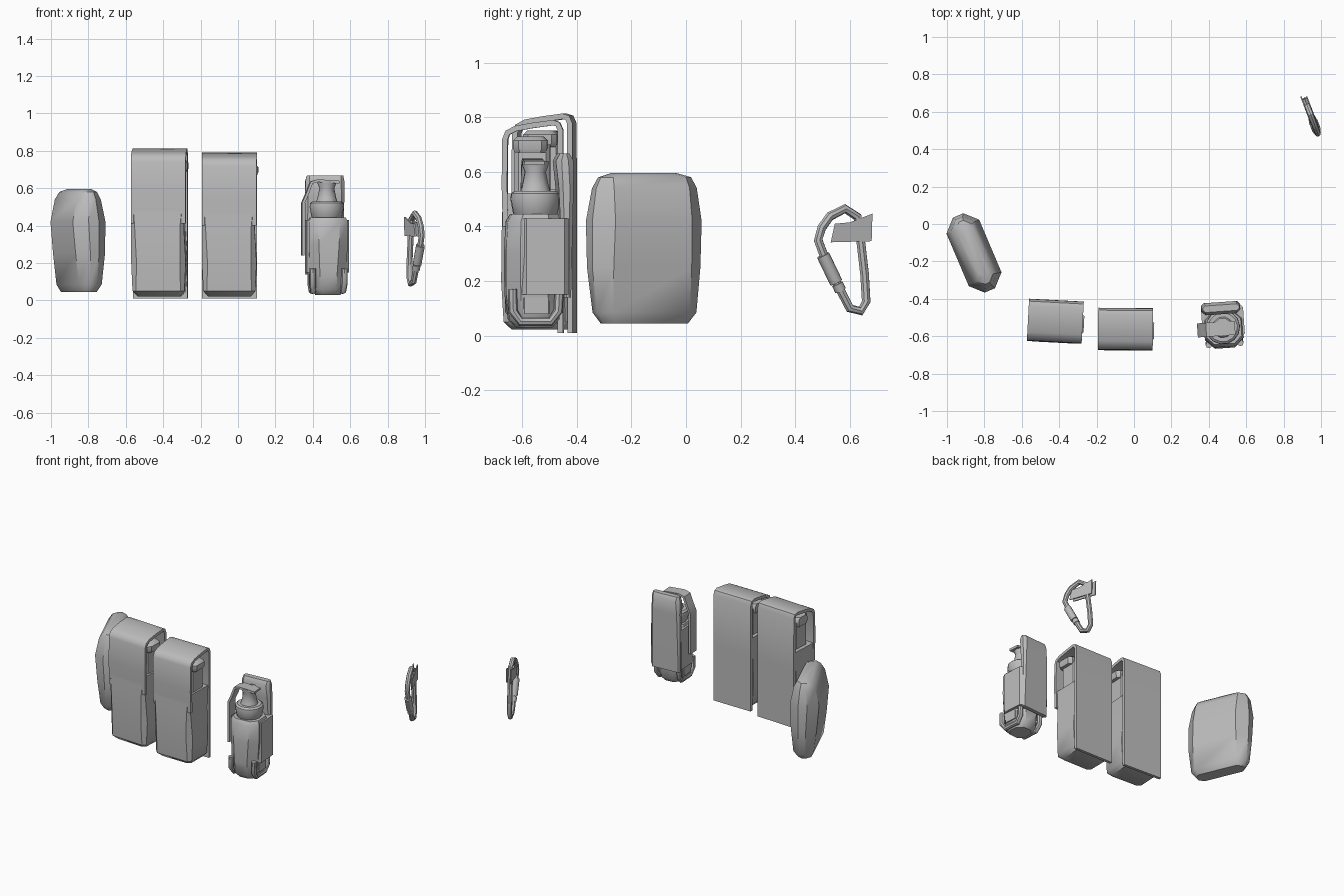
import bpy, bmesh, math
from mathutils import Vector, Matrix

if "Cube" in bpy.data.objects:
    bpy.data.objects.remove(bpy.data.objects["Cube"])

grey = bpy.data.materials.new("plain_grey")
grey.diffuse_color = (0.5, 0.5, 0.5, 1)
grey.use_nodes = True
grey.node_tree.nodes["Principled BSDF"].inputs["Base Color"].default_value = grey.diffuse_color


def loft(name, rings, place=Matrix(), closed=False, angle=40):
    """Skin a list of equal-sized point rings, capping the ends."""
    bm = bmesh.new()
    rows = [[bm.verts.new(place @ Vector(p)) for p in ring] for ring in rings]
    n = len(rows[0])
    pairs = list(zip(rows, rows[1:])) + ([(rows[-1], rows[0])] if closed else [])
    for a, b in pairs:
        for i in range(n):
            j = (i + 1) % n
            bm.faces.new((a[i], a[j], b[j], b[i]))
    if not closed:
        bm.faces.new(rows[0][::-1])
        bm.faces.new(rows[-1])
    bmesh.ops.recalc_face_normals(bm, faces=bm.faces)
    me = bpy.data.meshes.new(name)
    bm.to_mesh(me)
    bm.free()
    me.materials.append(grey)
    me.shade_smooth()
    me.set_sharp_from_angle(angle=math.radians(angle))
    ob = bpy.data.objects.new(name, me)
    bpy.context.collection.objects.link(ob)
    return ob


def octagon(z, x0, x1, y0, y1, c):
    """Rectangle with chamfered corners at height z."""
    return [(x0 + c, y0, z), (x1 - c, y0, z), (x1, y0 + c, z), (x1, y1 - c, z),
            (x1 - c, y1, z), (x0 + c, y1, z), (x0, y1 - c, z), (x0, y0 + c, z)]


def disc(z, r, cx=0, cy=0, n=14):
    return [(cx + r * math.cos(k * math.tau / n), cy + r * math.sin(k * math.tau / n), z)
            for k in range(n)]


def tube(name, path, r, normal, place=Matrix(), closed=False, n=8):
    """Round bar along a flat path whose plane has the given normal."""
    pts, nrm, rings = [Vector(p) for p in path], Vector(normal).normalized(), []
    m = len(pts)
    for i, p in enumerate(pts):
        a = pts[(i - 1) % m] if closed or i else p
        b = pts[(i + 1) % m] if closed or i < m - 1 else p
        side = (b - a).normalized().cross(nrm).normalized()
        rings.append([p + r * (math.cos(k * math.tau / n) * nrm + math.sin(k * math.tau / n) * side)
                      for k in range(n)])
    return loft(name, rings, place, closed)


def ribbon(name, path, t, axis, lo, hi, place=Matrix()):
    """Flat strap following a (u, z) path, spanning lo..hi along the other axis."""
    rings = []
    for i, (u, z) in enumerate(path):
        a, b = path[max(i - 1, 0)], path[min(i + 1, len(path) - 1)]
        d = Vector((b[0] - a[0], b[1] - a[1])).normalized()
        iu, iz = u + d.y * t, z - d.x * t
        if axis == "x":
            rings.append([(lo, u, z), (hi, u, z), (hi, iu, iz), (lo, iu, iz)])
        else:
            rings.append([(u, lo, z), (u, hi, z), (iu, hi, iz), (iu, lo, iz)])
    return loft(name, rings, place)


def spot(x, y, deg=0, sz=1):
    return (Matrix.Translation((x, y, 0)) @ Matrix.Rotation(math.radians(deg), 4, "Z")
            @ Matrix.Diagonal((1, 1, sz, 1)))


# Large soft utility pouch: thin along local x, long along local y
levels = [(0.045, -0.045, 0.045, -0.165, 0.17, 0.03),
          (0.085, -0.065, 0.068, -0.195, 0.20, 0.045),
          (0.25, -0.085, 0.085, -0.215, 0.215, 0.06),
          (0.42, -0.10, 0.09, -0.215, 0.22, 0.065),
          (0.54, -0.075, 0.065, -0.195, 0.205, 0.05),
          (0.58, -0.05, 0.045, -0.175, 0.185, 0.035),
          (0.595, -0.025, 0.025, -0.13, 0.13, 0.02)]
loft("utility_pouch", [octagon(*v) for v in levels], spot(-0.85, -0.155, 23))

# Two matching tall pouches
for tag, place in (("left", spot(-0.42, -0.52, -3, 1.03)), ("right", spot(-0.045, -0.562, -0.5))):
    body = [(0.022, -0.115, 0.115, -0.075, 0.09, 0.02),
            (0.05, -0.14, 0.138, -0.105, 0.105, 0.02),
            (0.20, -0.147, 0.145, -0.114, 0.11, 0.03),
            (0.38, -0.147, 0.135, -0.112, 0.11, 0.02),
            (0.52, -0.145, 0.138, -0.108, 0.11, 0.008)]
    loft(tag + "_pouch_body", [octagon(*v) for v in body], place)
    flap = [(-0.108, 0.40), (-0.112, 0.55), (-0.110, 0.72), (-0.098, 0.75), (-0.065, 0.768),
            (0.0, 0.78), (0.075, 0.79), (0.10, 0.782), (0.112, 0.755), (0.113, 0.4), (0.113, 0.01)]
    ribbon(tag + "_pouch_flap", flap, 0.02, "x", -0.147, 0.146, place)
    loft(tag + "_pouch_insert", [octagon(z, -0.12, 0.125, -0.065, 0.065, 0.015)
                                 for z in (0.45, 0.70)], place)
    loft(tag + "_insert_cap", [octagon(z, -0.13, 0.153 - d, -0.07 + d, 0.055 - d, 0.02)
                               for z, d in ((0.67, 0.006), (0.685, 0), (0.715, 0), (0.73, 0.015))], place)

# Canister holder
hold = spot(0.475, -0.552, 4)
loft("canister", [octagon(*v) for v in (
    (0.03, -0.06, 0.07, -0.07, 0.06, 0.035),
    (0.06, -0.085, 0.09, -0.098, 0.085, 0.045),
    (0.15, -0.095, 0.098, -0.11, 0.09, 0.05),
    (0.30, -0.10, 0.108, -0.112, 0.09, 0.05),
    (0.42, -0.10, 0.108, -0.105, 0.088, 0.045),
    (0.445, -0.09, 0.098, -0.09, 0.08, 0.04))], hold)
loft("holder_sleeve", [octagon(z, -0.11, 0.115, -0.06, 0.12, 0.02) for z in (0.15, 0.43)], hold)
loft("back_plate", [octagon(*v) for v in (
    (0.14, -0.11, 0.10, 0.10, 0.125, 0.008), (0.55, -0.11, 0.10, 0.08, 0.135, 0.015),
    (0.64, -0.108, 0.10, 0.07, 0.135, 0.02), (0.667, -0.10, 0.095, 0.085, 0.12, 0.012))], hold)
loft("collar", [disc(z, r) for z, r in (
    (0.43, 0.07), (0.45, 0.083), (0.50, 0.092), (0.52, 0.09), (0.53, 0.078))], hold)
loft("fuze_neck", [disc(z, r, 0.0, 0.0, 10) for z, r in (
    (0.52, 0.06), (0.55, 0.05), (0.60, 0.04), (0.625, 0.05), (0.64, 0.05))], hold)

# Safety lever bending over the top and down the left side
lever = [(-0.137, 0.24), (-0.137, 0.52), (-0.115, 0.57), (-0.09, 0.635), (-0.05, 0.648), (0.065, 0.64)]
ribbon("safety_lever", lever, 0.015, "y", -0.045, 0.03, hold)

# Bottom cradle straps, one on each side
for side, x in (("left", -0.082), ("right", 0.088)):
    cradle = [(x, -0.09, 0.17), (x, -0.088, 0.09), (x * 0.95, -0.06, 0.052),
              (x * 0.95, 0.05, 0.052), (x, 0.078, 0.09), (x, 0.082, 0.17)]
    tube(side + "_cradle_strap", cradle, 0.017, (1, 0, 0), hold)
    s = math.copysign(1, x)
    loft(side + "_cradle_block", [octagon(z, min(x, x + s * .012), max(x, x + s * .012),
                                          -0.05, 0.045, 0.004) for z in (0.08, 0.14)], hold)

# Snap hook lying in an upright, slightly turned plane
def hook(y, z):
    return (0.95 - 0.38 * (y - 0.57), y, z)

NORMAL = (1, 0.38, 0)
ring = [(.582, .465), (.527, .437), (.497, .395), (.484, .35), (.513, .273), (.564, .17), (.60, .10),
        (.64, .09), (.66, .125), (.654, .225), (.637, .372), (.628, .435)]
tube("snap_hook", [hook(*p) for p in ring], 0.017, NORMAL, closed=True)
tube("hook_sleeve", [hook(.502, .295), hook(.55, .195)], 0.024, NORMAL, n=10)
tube("hook_nut", [hook(.554, .19), hook(.566, .165)], 0.021, NORMAL, n=10)

# Webbing tab folded around the hook
tab = [(.545, .41), (.60, .415), (.683, .447), (.68, .346), (.53, .342)]
loft("webbing_tab", [[Vector(hook(*p)) + Vector((dx, 0, 0)) for p in tab] for dx in (-0.019, -0.011)])
loft("webbing_tab_front", [[Vector(hook(*p)) + Vector((dx, 0, 0)) for p in tab] for dx in (0.012, 0.019)])
